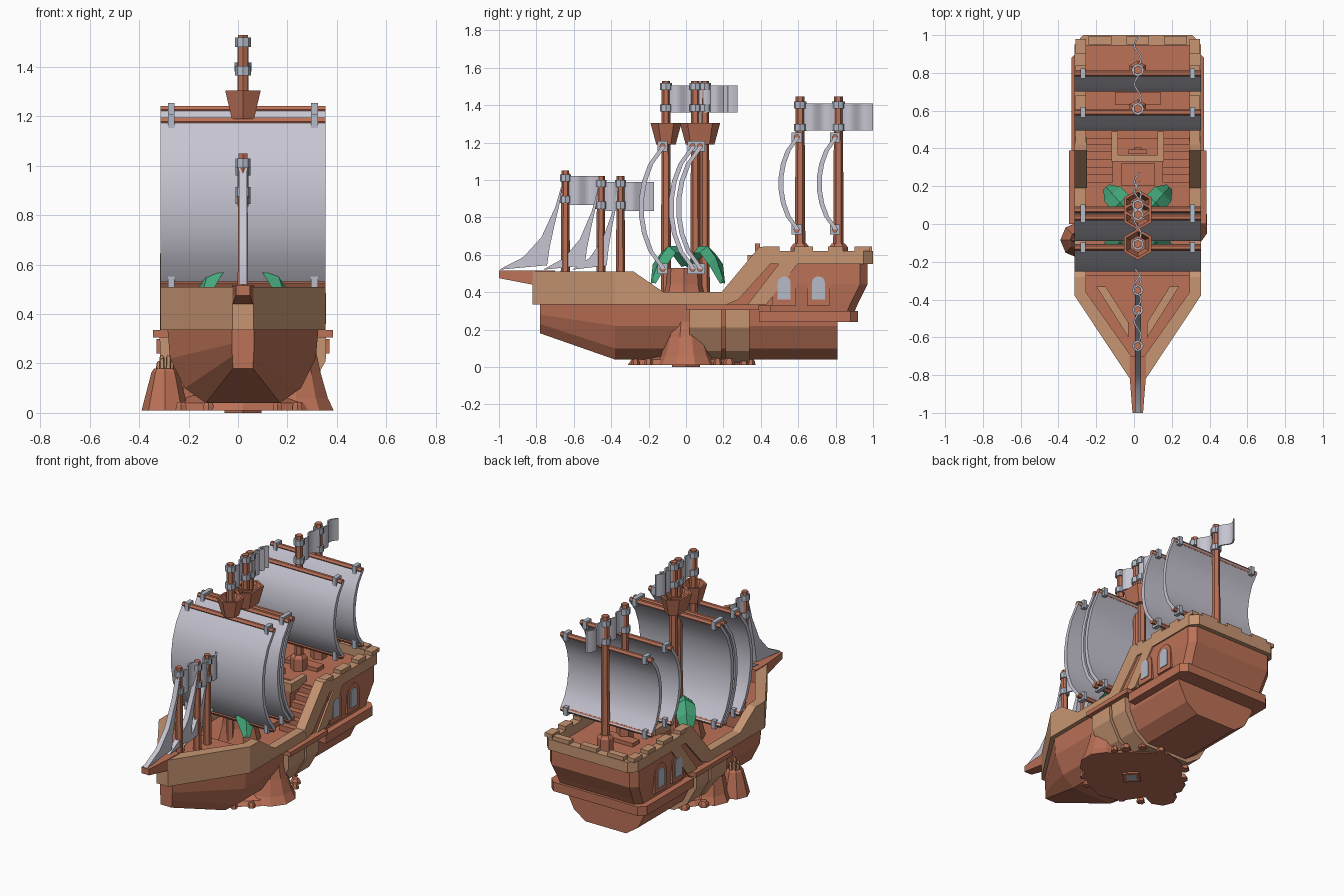
import bpy, bmesh, math, random
from math import sin, cos, pi, radians

if "Cube" in bpy.data.objects:
    bpy.data.objects.remove(bpy.data.objects["Cube"])

random.seed(4)
CX = 0.02  # ship centreline


def material(name, rgb):
    m = bpy.data.materials.new(name)
    m.diffuse_color = (*rgb, 1)
    m.use_nodes = True
    m.node_tree.nodes["Principled BSDF"].inputs["Base Color"].default_value = m.diffuse_color
    return m


BROWN = material("red brown wood", (0.50, 0.165, 0.095))
TAN = material("tan wood", (0.57, 0.30, 0.17))
CLOTH = material("grey cloth", (0.57, 0.56, 0.64))
METAL = material("pale metal", (0.46, 0.50, 0.58))
GREEN = material("leaf green", (0.06, 0.40, 0.20))


def loft(name, rings, mat, smooth=False, cx=CX):
    """Skin a list of equal-length closed rings and cap both ends."""
    n = len(rings[0])
    bm = bmesh.new()
    vs = [[bm.verts.new((x + cx, y, z)) for x, y, z in r] for r in rings]
    for a, b in zip(vs, vs[1:]):
        for i in range(n):
            j = (i + 1) % n
            bm.faces.new((a[i], a[j], b[j], b[i]))
    bm.faces.new(vs[0])
    bm.faces.new(vs[-1])
    bmesh.ops.recalc_face_normals(bm, faces=bm.faces)
    me = bpy.data.meshes.new(name)
    bm.to_mesh(me)
    bm.free()
    me.materials.append(mat)
    ob = bpy.data.objects.new(name, me)
    bpy.context.collection.objects.link(ob)
    if smooth:
        bpy.ops.object.select_all(action='DESELECT')
        ob.select_set(True)
        bpy.context.view_layer.objects.active = ob
        bpy.ops.object.shade_smooth_by_angle(angle=radians(40))
    return ob


def prism_x(name, yz, x0, x1, mat, smooth=False):
    return loft(name, [[(x, y, z) for y, z in yz] for x in (x0, x1)], mat, smooth)


def prism_z(name, xy, z0, z1, mat):
    return loft(name, [[(x, y, z) for x, y in xy] for z in (z0, z1)], mat)


def box(name, x0, x1, y0, y1, z0, z1, mat):
    return prism_z(name, [(x0, y0), (x1, y0), (x1, y1), (x0, y1)], z0, z1, mat)


def turned(name, x, y, prof, mat, n=6, jit=0):
    """Upright faceted solid from (radius, z) pairs."""
    k = [1 + random.uniform(-jit, jit) for _ in range(n)]
    return loft(name, [[(x + r * k[i] * sin(2 * pi * i / n), y + r * k[i] * cos(2 * pi * i / n), z)
                        for i in range(n)] for r, z in prof], mat)


def section(y, half):
    return [(w, y, z) for w, z in half] + [(-w, y, z) for w, z in reversed(half)]


# Lower hull with chamfered bilge and narrow stem
mid = [(.305, .335), (.295, .22), (.235, .10), (.15, .04)]
loft("lower_hull", [section(-.78, [(.045, .335), (.045, .28), (.043, .23), (.04, .18)]),
                    section(-.38, mid), section(.81, mid)], BROWN)
# Tan ribs, waist ledge and stern band
wide = [(.337, .305), (.335, .21), (.265, .085), (.17, .02)]
for i, (a, b) in enumerate([(.02, .19), (.21, .34)]):
    loft(f"hull_rib_{i}", [section(a, wide), section(b, wide)], TAN)
box("waist_ledge", -.365, .365, 0, .39, .305, .335, BROWN)
prism_z("stern_band", [(-.35, .39), (.35, .39), (.35, .88), (.31, .92), (-.31, .92), (-.35, .88)], .24, .30, BROWN)


# Walls following a path of (outer x, y, inner x, inner y, bottom, top)
def wall(name, half, mat):
    full = half + [(-a, b, -c, d, e, f) for a, b, c, d, e, f in reversed(half)]
    return loft(name, [[(a, b, e), (a, b, f), (c, d, f), (c, d, e)] for a, b, c, d, e, f in full], mat)


wall("bow_bulwark", [(.334, .22, .275, .22, .335, .40), (.334, -.12, .275, -.12, .335, .40),
                     (.334, -.28, .275, -.28, .335, .51), (.334, -.38, .275, -.36, .335, .51),
                     (.042, -.82, .02, -.72, .335, .51)], TAN)
wall("stern_rail", [(.334, .38, .275, .38, .55, .62), (.334, .95, .275, .945, .55, .62),
                    (.29, 1.0, .27, .945, .55, .62)], TAN)
prism_z("fore_deck", [(-.28, -.27), (.28, -.27), (.28, -.37), (.03, -.73), (-.03, -.73), (-.28, -.37)],
        .335, .43, BROWN)
for s in (1, -1):
    prism_z("fore_bench", [(s * .22, -.33), (s * .17, -.33), (s * .05, -.52), (s * .05, -.60)], .43, .455, TAN)
    for y0, y1 in [(.42, .50), (.58, .68), (.76, .84), (.90, .98)]:
        box("rail_block", s * .275, s * .33, y0, y1, .62, .645, TAN)
for x in (-.2, 0, .2):
    box("stern_block", x - .06, x + .06, .95, .995, .62, .645, TAN)

# Sterncastle
loft("sterncastle", [[(-w, .45, z), (w, .45, z), (w, yb - .04, z), (w - .04, yb, z), (.04 - w, yb, z), (-w, yb - .04, z)]
                     for w, yb, z in [(.31, .90, .295), (.315, .92, .34), (.325, .97, .44), (.325, .97, .56)]], BROWN)


def arch(yc, z0, z1, r):
    zc = z1 - r
    return [(yc - r, z0), (yc + r, z0)] + [(yc + r * cos(a * pi / 6), zc + r * sin(a * pi / 6)) for a in range(7)]


for s in (1, -1):
    # Sloping side walls, diagonal trim and arched windows
    prism_x("slope_wall", [(.20, .33), (.50, .33), (.50, .61), (.41, .61), (.22, .38)], s * .275, s * .322, BROWN)
    prism_x("slope_rail", [(.19, .40), (.22, .335), (.28, .36), (.46, .56), (.46, .62), (.43, .645), (.39, .64)],
            s * .27, s * .335, TAN)
    prism_x("diagonal_trim", [(.33, .335), (.43, .335), (.60, .555), (.50, .555)], s * .29, s * .334, TAN)
    for yc in (.525, .708):
        prism_x("window_frame", arch(yc, .33, .515, .062), s * .29, s * .331, BROWN)
        prism_x("window_pane", arch(yc, .36, .485, .035), s * .30, s * .336, METAL)
    # Stairs to the upper deck
    for i in range(6):
        box("stair", s * .13, s * .275, .22 + .04 * i, .47, .335 + .036 * i, .371 + .036 * i, BROWN)
    box("balcony_side_rail", s * .105, s * .14, .33, .49, .54, .60, TAN)

# Balcony with helm and deck hatch
box("balcony", -.13, .13, .33, .47, .335, .55, BROWN)
box("balcony_front_rail", -.14, .14, .33, .365, .54, .60, TAN)
box("helm_post", -.02, .02, .385, .405, .55, .64, BROWN)
box("helm_bar", -.05, .05, .37, .395, .62, .66, BROWN)
box("deck_hatch", -.12, .12, .63, .70, .555, .585, BROWN)
box("main_hatch", -.09, .09, .20, .32, .335, .37, BROWN)

# Bowsprit
loft("bowsprit", [[(-w, y, a), (w, y, a), (w, y, b), (-w, y, b)]
                  for y, w, a, b in [(-.70, .045, .43, .515), (-.82, .042, .44, .515), (-1, .028, .475, .515)]], BROWN)


# Flag: wavy cloth trailing aft
def flag(y, z0, z1, length):
    rings = []
    for i in range(9):
        t = i / 8
        x, yy = .018 * sin(t * 2.2 * pi), y + t * length
        rings.append([(x - .005, yy, z0), (x + .005, yy, z0), (x + .005, yy, z1), (x - .005, yy, z1)])
    loft("flag", rings, CLOTH, True)


def mast(y, z0, z1, r, rings):
    turned("mast", 0, y, [(r * 1.1, z0), (r * .9, z1)], BROWN)
    for z in rings:
        turned("mast_ring", 0, y, [(r * 1.3, z - .019), (r * 1.3, z + .019)], METAL, 8)


# Square sail with its two yards, billowing forward
def square_sail(y, z0, z1, depth):
    n, th = 7, .026
    pts = [(i / n, depth * (1 - (2 * i / n - 1) ** 2) ** .8) for i in range(n + 1)]
    front = [(y - d - .008, z0 + t * (z1 - z0)) for t, d in pts]
    back = [(a + th, b) for a, b in reversed(front)]
    prism_x("square_sail", front + back, -.334, .334, CLOTH, True)
    for z in (z0, z1):
        loft("yard", [[(x, y + .017 * cos(a * pi / 3), z + .017 * sin(a * pi / 3)) for a in range(6)]
                      for x in (-.334, .334)], BROWN)
        for s in (1, -1):
            box("yard_ring", s * .29 - .014, s * .29 + .014, y - .027, y + .027, z - .027, z + .027, METAL)


# Main masts with crow's nests
for y, ys in [(-.107, -.125), (.05, .035), (.10, .075)]:
    mast(y, .36, 1.53, .025, (1.50, 1.385))
    turned("crows_nest", 0, y, [(.052, 1.19), (.083, 1.305), (.068, 1.305), (.045, 1.23)], BROWN)
    flag(y + .02, 1.36, 1.505, .155)
    square_sail(ys, .525, 1.18, .12)
# Stern masts
for y in (.61, .815):
    turned("mast_foot", 0, y, [(.05, .55), (.05, .64), (.035, .66)], BROWN)
    mast(y, .55, 1.445, .026, (1.40, 1.28))
    flag(y + .02, 1.265, 1.41, .165)
    square_sail(y - .018, .735, 1.228, .09)
# Bow masts with triangular jibs
for y, top, L in [(-.645, 1.05, .355), (-.455, 1.02, .31), (-.35, 1.02, .26)]:
    mast(y, .43, top, .023, (top - .04, top - .155))
    flag(y + .02, top - .185, top - .03, .16)
    h = top - .57
    edge = [(0, 1), (.12, .70), (.34, .36), (.62, .14), (1, 0), (.25, .05), (.21, .25), (.14, .48), (.05, .75)]
    prism_x("jib_sail", [(y - .012 - u * (L - .012), .52 + v * h) for u, v in edge], -.016, .016, CLOTH, True)

# Tree trunk amidships with drooping leaves
turned("trunk", 0, -.01, [(.13, .335), (.105, .44), (.10, .53)], BROWN, 8)
for deg in (48, 132, 228, 312):
    c, s = cos(radians(deg)), sin(radians(deg))
    rings = []
    for r, z, w in [(.02, .56, .03), (.08, .635, .045), (.14, .635, .06), (.20, .575, .058), (.25, .47, .02)]:
        rings.append([(r * c - q * s, r * s + q * c + .01, z + dz)
                      for q, dz in [(-w, -.025), (0, .012), (w, -.025), (0, -.02)]])
    loft("leaf", rings, GREEN)

# Rocky stand with side mounds and pebbles
turned("stand_rock", 0, .02, [(.31, .01), (.29, .04), (.20, .07)], BROWN, 14, .10)
loft("stand_plate", [[(.075, 0, z), (0, .075, z), (-.075, 0, z), (0, -.075, z)] for z in (0, .015)], BROWN)
loft("stand_inset", [[(.045, 0, z), (0, .045, z), (-.045, 0, z), (0, -.045, z)] for z in (-.001, .005)], METAL)
turned("right_mound", .215, 0, [(.16, .01), (.135, .06), (.105, .16), (.085, .25)], BROWN, 10)
turned("left_mound", -.315, -.085, [(.095, .01), (.085, .05), (.055, .165), (.045, .18), (.03, .15)], BROWN, 8)
turned("left_back_mound", -.24, .05, [(.12, .01), (.10, .06), (.075, .2)], BROWN, 8)
for i in range(6):
    a = i * pi / 3
    turned("coral_spike", -.315 + .026 * cos(a), -.085 + .026 * sin(a),
           [(.012, .15), (.010, .20 + .012 * (i % 3)), (.003, .21 + .012 * (i % 3))], TAN, 5)
for x, y in [(.14, -.27), (.22, -.20), (.28, .17), (.24, .23), (.17, .31), (-.14, -.26), (-.25, -.21),
             (-.27, .17), (-.2, .27), (.05, .34)]:
    r = random.uniform(.022, .034)
    turned("pebble", x, y, [(r, .01), (r * .9, .03), (r * .6, .045)], BROWN, 6)
